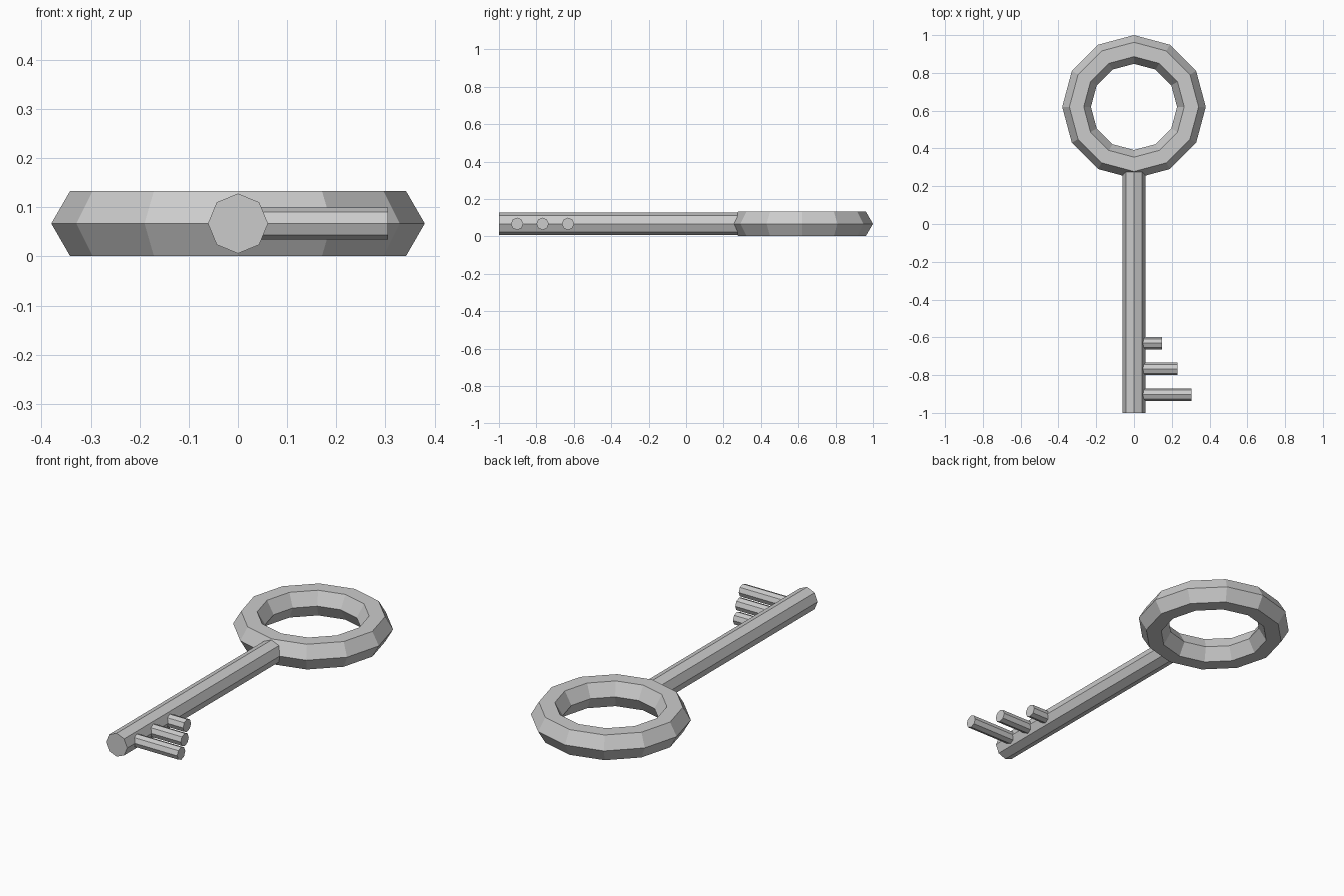
import bpy
from math import pi

if "Cube" in bpy.data.objects:
    bpy.data.objects.remove(bpy.data.objects["Cube"])

ZC = 0.067  # height of the key's mid-plane


def rod(name, radius, start, end, rotation):
    """Eight-sided rod between two points, laid along a world axis."""
    length = sum((b - a) ** 2 for a, b in zip(start, end)) ** 0.5
    mid = [(a + b) / 2 for a, b in zip(start, end)]
    bpy.ops.mesh.primitive_cylinder_add(vertices=8, radius=radius, depth=length,
                                        location=mid, rotation=rotation)
    bpy.context.object.name = name


# Ring handle: 12-sided torus with a hexagonal section
bpy.ops.mesh.primitive_torus_add(major_segments=12, minor_segments=6,
                                 major_radius=0.304, minor_radius=0.076,
                                 location=(0, 0.62, ZC))
bpy.context.object.name = "ring_handle"

# Shaft along y, its end buried in the ring
rod("shaft", 0.061, (0, -1, ZC), (0, 0.28, ZC), (pi / 2, 0, 0))

# Teeth stepping down in length towards the handle
for i, (y, tip) in enumerate([(-0.903, 0.305), (-0.767, 0.23), (-0.631, 0.148)]):
    rod(f"tooth_{i + 1}", 0.033, (0.035, y, ZC), (tip, y, ZC), (0, pi / 2, 0))
